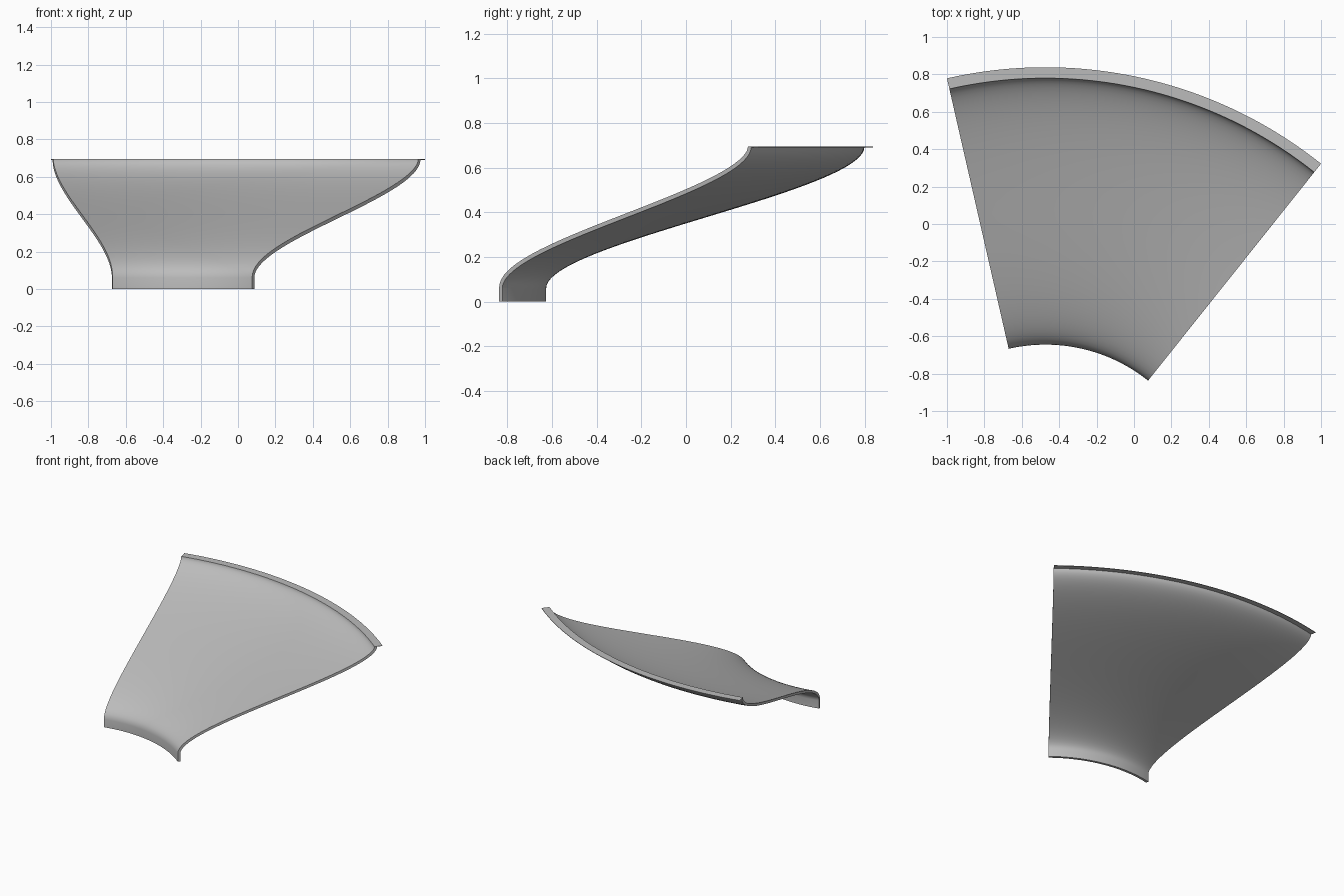
import bpy, bmesh, math
from mathutils import Vector

cube = bpy.data.objects.get("Cube")
if cube:
    bpy.data.objects.remove(cube, do_unlink=True)

# One seventh of a full turn around an axis in front of the model
STEP = math.tau / 7
AXIS = Vector((-0.474, -1.526, 0))
TOP = 0.693
WALL = 0.019

grey = bpy.data.materials.new("plain_grey")
grey.use_nodes = True
colour = (0.5, 0.5, 0.5, 1)
grey.diffuse_color = colour
grey.node_tree.nodes["Principled BSDF"].inputs["Base Color"].default_value = colour


def revolve(name, profile, segments=56):
    """Sweep a closed (radius, height) outline through the sector, with capped ends."""
    bm = bmesh.new()
    rings = []
    for i in range(segments + 1):
        a = STEP * (1 + i / segments)
        rings.append([bm.verts.new(AXIS + Vector((r * math.cos(a), r * math.sin(a), z)))
                      for r, z in profile])
    n = len(profile)
    for a, b in zip(rings, rings[1:]):
        for j in range(n):
            k = (j + 1) % n
            bm.faces.new((a[j], a[k], b[k], b[j]))
    # End caps as strips between the two sides of the outline
    for ring in (rings[0], rings[-1]):
        for j in range(n // 2 - 1):
            bm.faces.new((ring[j], ring[j + 1], ring[n - 2 - j], ring[n - 1 - j]))
    bmesh.ops.recalc_face_normals(bm, faces=bm.faces)
    mesh = bpy.data.meshes.new(name)
    bm.to_mesh(mesh)
    bm.free()
    mesh.materials.append(grey)
    obj = bpy.data.objects.new(name, mesh)
    bpy.context.collection.objects.link(obj)
    bpy.ops.object.select_all(action="DESELECT")
    obj.select_set(True)
    bpy.context.view_layer.objects.active = obj
    bpy.ops.object.shade_smooth_by_angle(angle=math.radians(35))
    return obj


# Underside: short upright skirt, then an S-curve that ends upright at the rim
p0, p1 = Vector((0.9, 0.06)), Vector((0.9, 0.26))
p2, p3 = Vector((2.325, TOP - 0.2)), Vector((2.325, TOP))
under, upper = [Vector((0.9, 0))], [Vector((0.9 - WALL, 0))]
COUNT = 40
for i in range(COUNT + 1):
    t = i / COUNT
    s = 1 - t
    point = s**3 * p0 + 3 * s * s * t * p1 + 3 * s * t * t * p2 + t**3 * p3
    along = (s * s * (p1 - p0) + 2 * s * t * (p2 - p1) + t * t * (p3 - p2)).normalized()
    under.append(point)
    upper.append(point + WALL * Vector((-along.y, along.x)))
revolve("curved_shell", under + upper[::-1])

# Thin flat lip around the upper edge
inner, outer = 2.325 - WALL, 2.364
revolve("rim_flange", [(inner, TOP - 0.002), (outer, TOP - 0.002),
                       (outer, TOP + 0.001), (inner, TOP + 0.001)])
